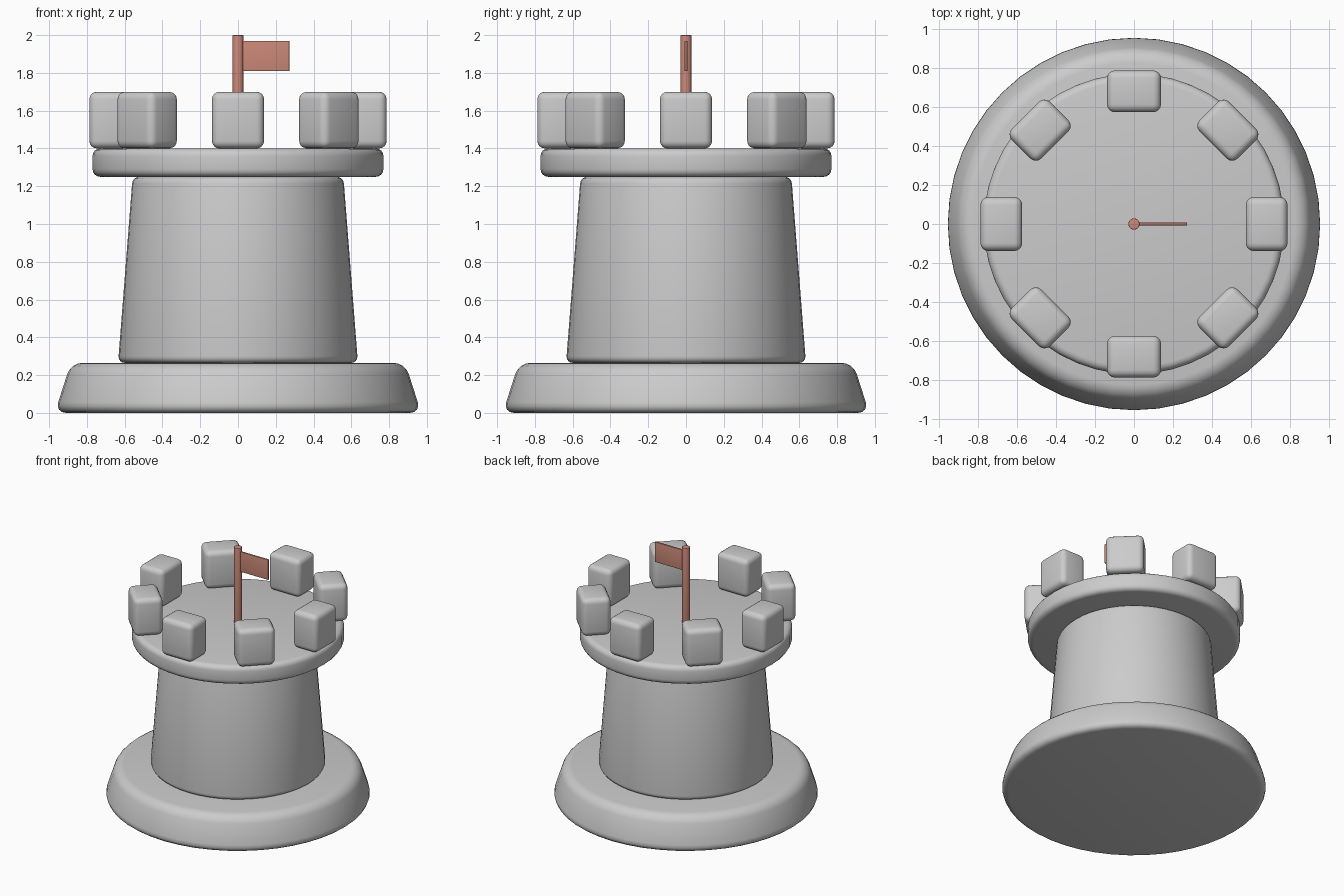
import bpy, bmesh, math
from mathutils import Matrix, Vector

if "Cube" in bpy.data.objects:
    bpy.data.objects.remove(bpy.data.objects["Cube"])


def finish(name, bm, bevel, mat=None):
    # Round the sharp edges, then make a smooth-shaded object
    if bevel:
        edges = [e for e in bm.edges if e.calc_face_angle(0) > math.radians(40)]
        bmesh.ops.bevel(bm, geom=edges, offset=bevel, segments=4, profile=0.5,
                        affect='EDGES', clamp_overlap=True)
    bmesh.ops.recalc_face_normals(bm, faces=bm.faces)
    me = bpy.data.meshes.new(name)
    bm.to_mesh(me)
    bm.free()
    ob = bpy.data.objects.new(name, me)
    bpy.context.collection.objects.link(ob)
    if mat:
        me.materials.append(mat)
    bpy.ops.object.select_all(action='DESELECT')
    ob.select_set(True)
    bpy.context.view_layer.objects.active = ob
    bpy.ops.object.shade_smooth_by_angle(angle=math.radians(35))
    return ob


def drum(name, r1, r2, z1, z2, bevel, sides=48, mat=None):
    bm = bmesh.new()
    bmesh.ops.create_cone(bm, cap_ends=True, segments=sides, radius1=r1, radius2=r2,
                          depth=z2 - z1, matrix=Matrix.Translation((0, 0, (z1 + z2) / 2)))
    return finish(name, bm, bevel, mat)


def box(name, size, centre, bevel, turn=0.0, mat=None):
    bm = bmesh.new()
    m = (Matrix.Rotation(turn, 4, 'Z') @ Matrix.Translation(centre)
         @ Matrix.Diagonal(Vector((*size, 1))))
    bmesh.ops.create_cube(bm, size=1, matrix=m)
    return finish(name, bm, bevel, mat)


red = bpy.data.materials.new("flag_red")
red.diffuse_color = (0.6, 0.25, 0.19, 1)
red.use_nodes = True
red.node_tree.nodes["Principled BSDF"].inputs["Base Color"].default_value = red.diffuse_color

# Stone drums
drum("base", 0.97, 0.885, 0.0, 0.265, 0.06)
drum("tower_body", 0.635, 0.558, 0.265, 1.25, 0.035)
drum("platform", 0.77, 0.77, 1.25, 1.40, 0.04)

# Ring of battlement blocks
for i in range(8):
    box(f"battlement_{i + 1}", (0.214, 0.276, 0.30), (0.68, 0, 1.55), 0.04,
        turn=i * math.pi / 4)

# Flag
drum("flag_pole", 0.029, 0.029, 1.39, 2.0, 0.004, sides=16, mat=red)
box("flag", (0.25, 0.015, 0.16), (0.147, 0, 1.89), 0.003, mat=red)
